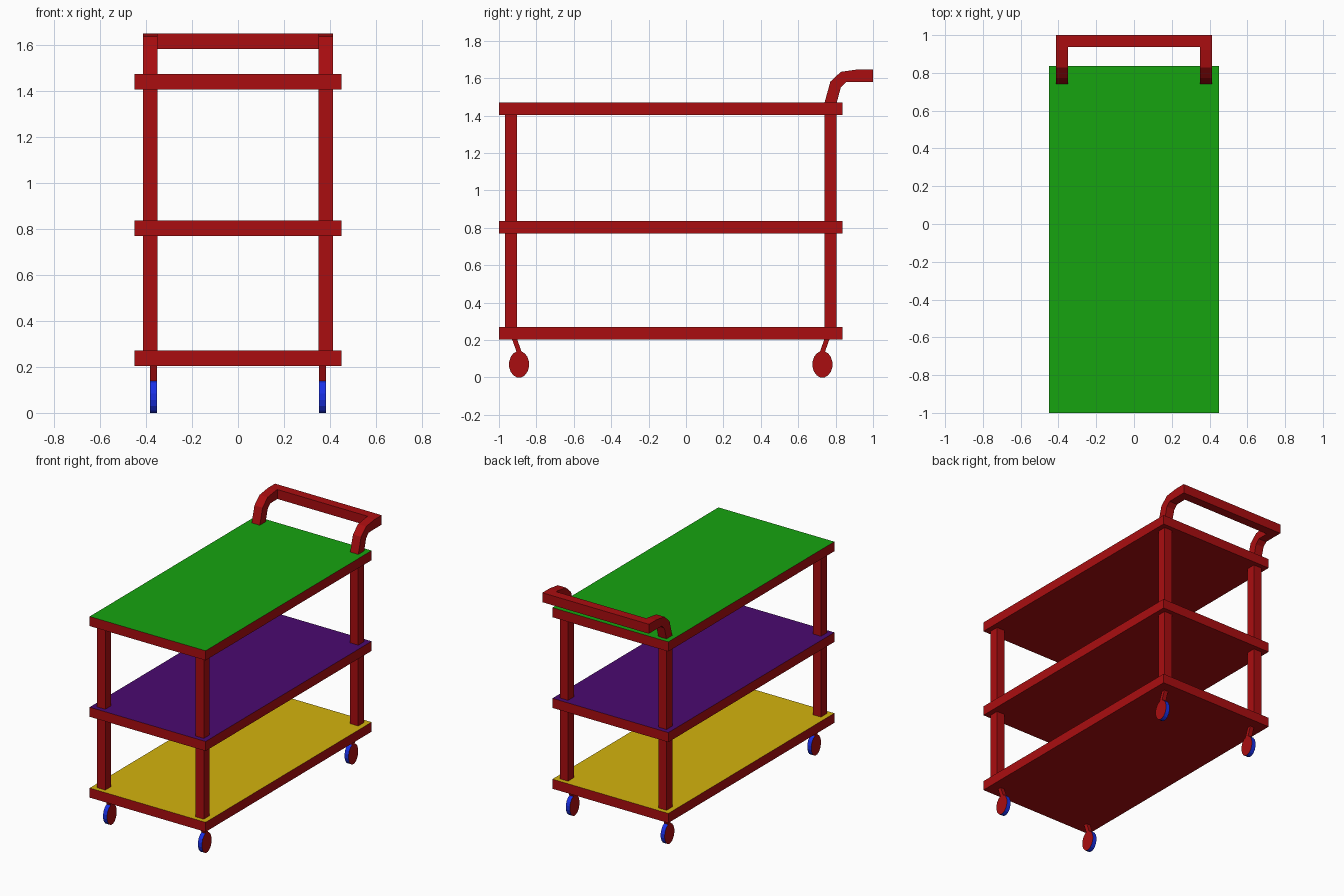
import bpy, bmesh
from math import cos, sin, tau

if "Cube" in bpy.data.objects:
    bpy.data.objects.remove(bpy.data.objects["Cube"])


def material(name, rgb):
    m = bpy.data.materials.new(name)
    m.diffuse_color = (*rgb, 1)
    m.use_nodes = True
    m.node_tree.nodes["Principled BSDF"].inputs["Base Color"].default_value = m.diffuse_color
    return m


RED = material("red", (0.40, 0.004, 0.005))
BLUE = material("blue", (0.01, 0.03, 0.80))
GREEN = material("green", (0.008, 0.37, 0.005))
PURPLE = material("purple", (0.07, 0.003, 0.16))
YELLOW = material("yellow", (0.65, 0.45, 0.004))


def prism(name, profile, x0, x1, mats=(RED,)):
    """Extrude a (y, z) outline from x0 to x1; returns object and end caps stay last."""
    bm = bmesh.new()
    a = [bm.verts.new((x0, y, z)) for y, z in profile]
    b = [bm.verts.new((x1, y, z)) for y, z in profile]
    n = len(profile)
    for i in range(n):
        j = (i + 1) % n
        bm.faces.new((a[i], a[j], b[j], b[i]))
    caps = [bm.faces.new(a), bm.faces.new(b)]
    if len(mats) > 1 and mats[0] is BLUE:
        # wheel: thin tyre rim around a red hub disc
        bmesh.ops.inset_individual(bm, faces=caps, thickness=0.008)
        for f in caps:
            f.material_index = 1
    bmesh.ops.recalc_face_normals(bm, faces=bm.faces)
    if len(mats) > 1 and mats[0] is RED:
        # shelf: coloured top surface
        for f in bm.faces:
            if f.normal.z > 0.9:
                f.material_index = 1
    me = bpy.data.meshes.new(name)
    bm.to_mesh(me)
    bm.free()
    for m in mats:
        me.materials.append(m)
    ob = bpy.data.objects.new(name, me)
    bpy.context.collection.objects.link(ob)
    return ob


def rect(y0, y1, z0, z1):
    return [(y0, z0), (y1, z0), (y1, z1), (y0, z1)]


# Shelves
for name, z, top in (("bottom_shelf", 0.203, YELLOW), ("middle_shelf", 0.769, PURPLE),
                     ("top_shelf", 1.404, GREEN)):
    prism(name, rect(-1, 0.837, z, z + 0.067), -0.449, 0.449, (RED, top))

MID = -0.0815  # centre of the shelves along y
for side, s in (("left", -1), ("right", 1)):
    for end, e in (("front", -1), ("back", 1)):
        # Posts between the shelves
        y0, y1 = sorted((MID + e * 0.822, MID + e * 0.887))
        for level, z0, z1 in (("lower", 0.27, 0.769), ("upper", 0.836, 1.404)):
            prism(f"{end}_{side}_{level}_post", rect(y0, y1, z0, z1), s * 0.35, s * 0.413)
        # Slanted caster leg
        leg = [(0.848, 0.203), (0.821, 0.203), (0.793, 0.125), (0.820, 0.125)]
        prism(f"{end}_{side}_caster_leg", [(MID + e * y, z) for y, z in leg],
              s * 0.352, s * 0.383)
        # Oval wheel
        oval = [(MID + e * 0.811 + 0.054 * cos(tau * (i + .5) / 16),
                 0.07 + 0.0714 * sin(tau * (i + .5) / 16)) for i in range(16)]
        prism(f"{end}_{side}_wheel", oval, s * 0.352, s * 0.383, (BLUE, RED))
    # Curved handle arm
    arm = [(0.741, 1.47), (0.806, 1.47), (0.828, 1.552), (0.856, 1.580), (0.92, 1.581),
           (0.936, 1.581), (0.936, 1.647), (0.92, 1.647), (0.828, 1.634), (0.772, 1.582)]
    prism(f"{side}_handle_arm", arm, s * 0.35, s * 0.413)

# Handle grip
prism("handle_grip", rect(0.936, 1.0, 1.581, 1.647), -0.413, 0.413)
